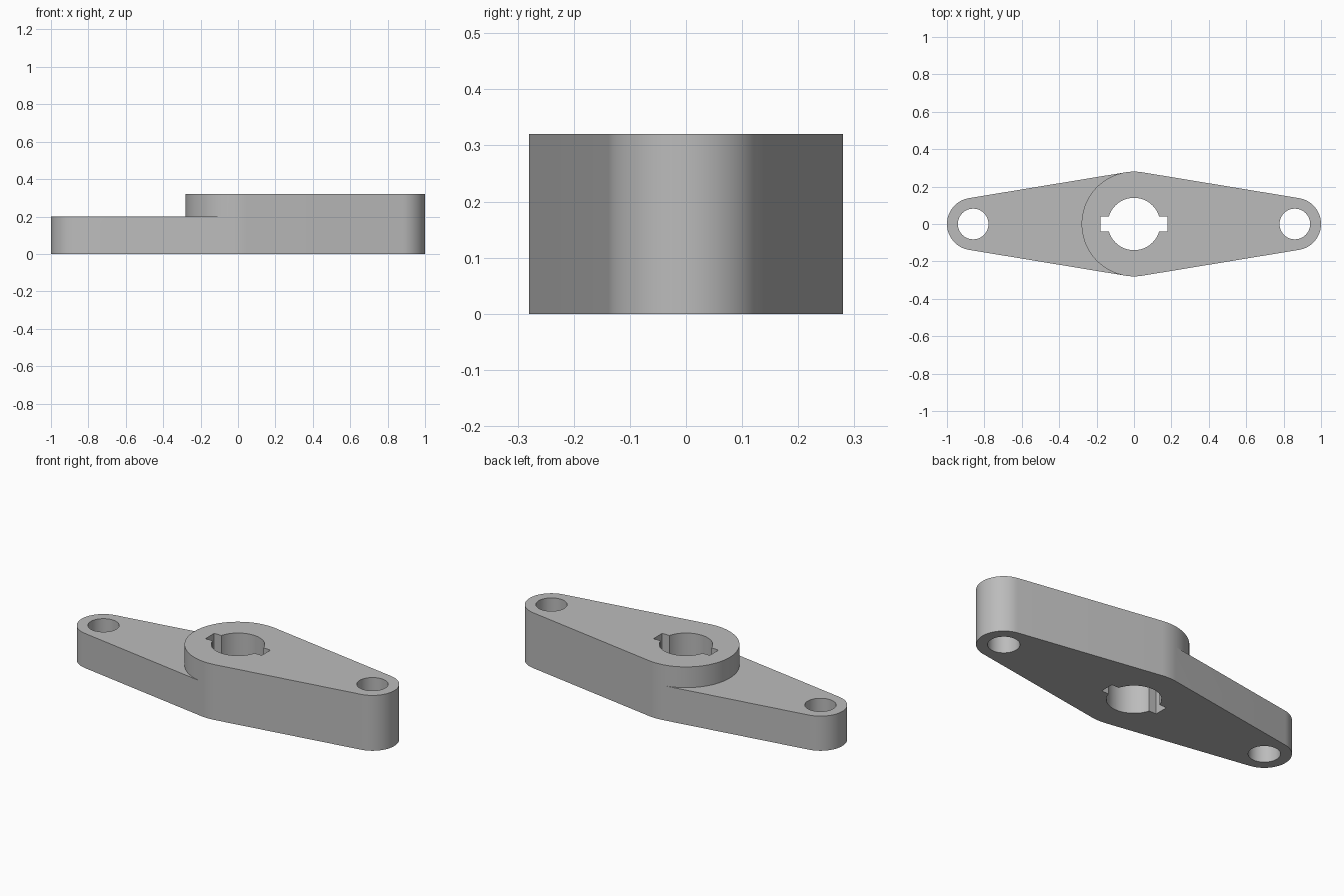
import bpy
import bmesh
from math import asin, cos, sin, pi

HUB_R, END_R, END_X, EYE_R = 0.28, 0.14, 0.86, 0.082
BORE_R, KEY_X, KEY_Y = 0.14, 0.18, 0.04
LOW_Z, HIGH_Z = 0.2, 0.32

if "Cube" in bpy.data.objects:
    bpy.data.objects.remove(bpy.data.objects["Cube"])

steel = bpy.data.materials.new("plain_grey")
steel.use_nodes = True
grey = (0.5, 0.5, 0.5, 1)
steel.diffuse_color = grey
steel.node_tree.nodes["Principled BSDF"].inputs["Base Color"].default_value = grey


def arc(cx, r, start, end, steps):
    """Points along an arc centred on the x axis, both ends included."""
    angles = [start + (end - start) * i / steps for i in range(steps + 1)]
    return [(cx + r * cos(t), r * sin(t)) for t in angles]


def prism(name, outline, z0, z1):
    """Extrude a counter-clockwise outline between two heights."""
    bm = bmesh.new()
    base = bm.faces.new([bm.verts.new((x, y, z0)) for x, y in outline])
    top = bmesh.ops.extrude_face_region(bm, geom=[base], use_keep_orig=True)
    for v in top["geom"]:
        if isinstance(v, bmesh.types.BMVert):
            v.co.z = z1
    bmesh.ops.recalc_face_normals(bm, faces=bm.faces)
    mesh = bpy.data.meshes.new(name)
    bm.to_mesh(mesh)
    bm.free()
    mesh.materials.append(steel)
    obj = bpy.data.objects.new(name, mesh)
    bpy.context.collection.objects.link(obj)
    return obj


def cut(body, outline, z0=-0.1, z1=HIGH_Z + 0.1):
    """Subtract a prism from the body, then discard it."""
    cutter = prism("cutter", outline, z0, z1)
    cutter.hide_render = True
    mod = body.modifiers.new("cut", "BOOLEAN")
    mod.operation = "DIFFERENCE"
    mod.solver = "EXACT"
    mod.object = cutter
    bpy.context.view_layer.objects.active = body
    bpy.ops.object.modifier_apply(modifier=mod.name)
    bpy.data.objects.remove(cutter)


# Lever plate: round ends joined to the hub by tangent sides
tilt = asin((HUB_R - END_R) / END_X)
q = pi / 2
outline = (arc(END_X, END_R, -q + tilt, q - tilt, 32)
           + arc(0, HUB_R, q - tilt, q + tilt, 8)
           + arc(-END_X, END_R, q + tilt, 3 * q - tilt, 32)
           + arc(0, HUB_R, 3 * q - tilt, 3 * q + tilt, 8))
lever = prism("lever_arm", outline, 0, HIGH_Z)

# Lowered left arm, stepping down around the hub
hub_arc = arc(0, HUB_R, q + tilt, 3 * q - tilt, 64)
first, last = hub_arc[0], hub_arc[-1]
step = hub_arc + [(last[0] * 2, last[1] * 2), (-1.2, -0.6),
                  (-1.2, 0.6), (first[0] * 2, first[1] * 2)]
cut(lever, step, LOW_Z)

# Bore with two opposite keyways
key = asin(KEY_Y / BORE_R)
cut(lever, arc(0, BORE_R, key, pi - key, 32)
    + [(-KEY_X, KEY_Y), (-KEY_X, -KEY_Y)]
    + arc(0, BORE_R, pi + key, 2 * pi - key, 32)
    + [(KEY_X, -KEY_Y), (KEY_X, KEY_Y)])

# Eye holes at both ends
for side in (-1, 1):
    cut(lever, arc(side * END_X, EYE_R, 0, 2 * pi, 48)[:-1])

# Smooth curved walls, crisp rims
bpy.ops.object.select_all(action="DESELECT")
lever.select_set(True)
bpy.context.view_layer.objects.active = lever
bpy.ops.object.shade_smooth_by_angle(angle=pi / 6)
